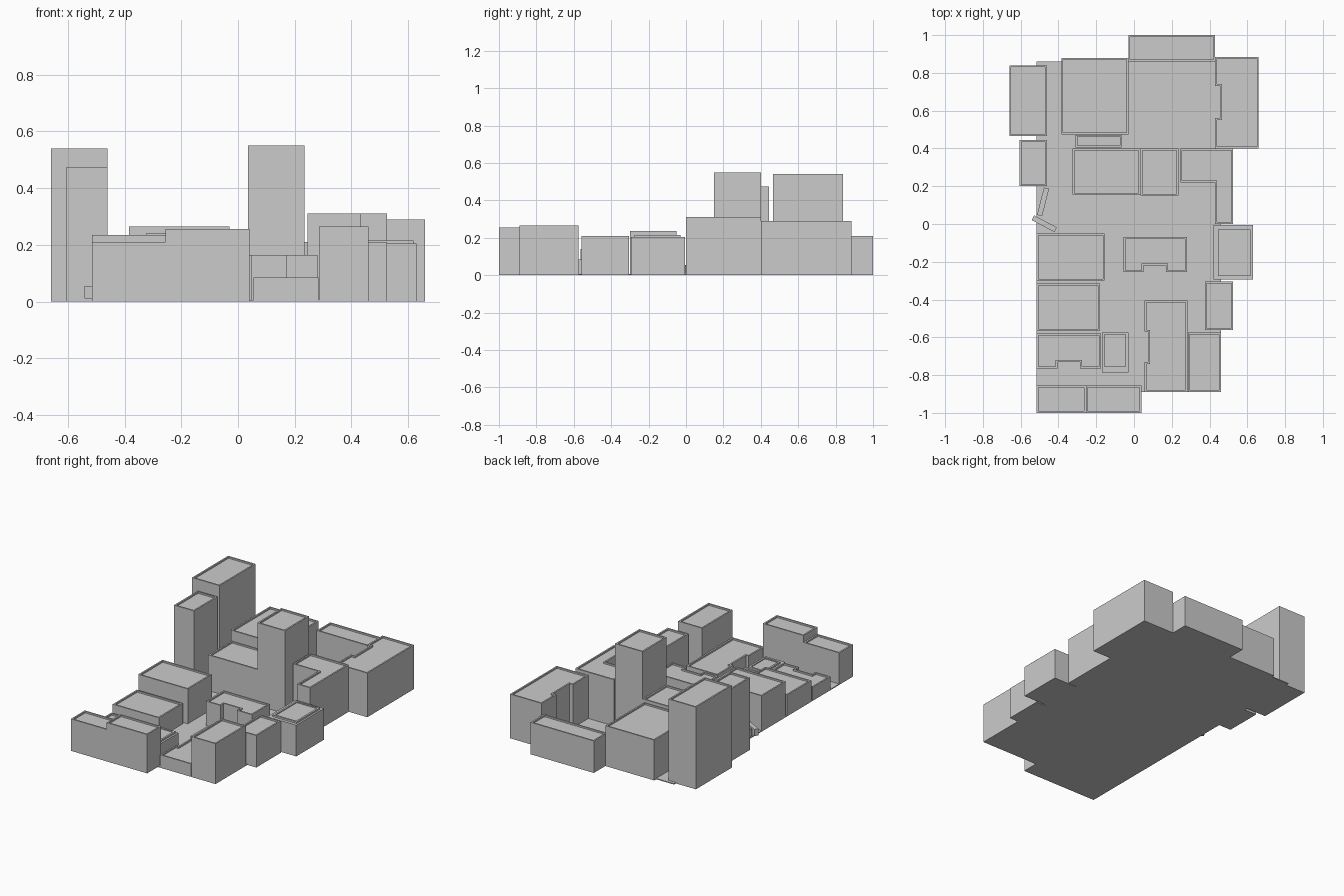
import bpy, bmesh, math
from mathutils import Matrix

if "Cube" in bpy.data.objects:
    bpy.data.objects.remove(bpy.data.objects["Cube"])


def prism(name, pts, h, z=0.0, rim=0.01, drop=0.01):
    """Extrude a footprint; a positive rim sinks the roof to leave a parapet."""
    bm = bmesh.new()
    base = bm.faces.new([bm.verts.new((x, y, z)) for x, y in pts])
    bm.normal_update()
    if base.normal.z < 0:
        base.normal_flip()
    ext = bmesh.ops.extrude_face_region(bm, geom=[base], use_keep_orig=True)["geom"]
    bmesh.ops.translate(bm, vec=(0, 0, h - z),
                        verts=[g for g in ext if isinstance(g, bmesh.types.BMVert)])
    bmesh.ops.recalc_face_normals(bm, faces=bm.faces)
    if rim:
        roof = max(bm.faces, key=lambda f: f.calc_center_median().z)
        bmesh.ops.inset_region(bm, faces=[roof], thickness=rim, use_even_offset=True)
        lip = bmesh.ops.extrude_face_region(bm, geom=[roof])["geom"]
        bmesh.ops.translate(bm, vec=(0, 0, -drop),
                            verts=[g for g in lip if isinstance(g, bmesh.types.BMVert)])
        if roof.is_valid:
            bmesh.ops.delete(bm, geom=[roof], context='FACES_ONLY')
    me = bpy.data.meshes.new(name)
    bm.to_mesh(me)
    bm.free()
    ob = bpy.data.objects.new(name, me)
    bpy.context.collection.objects.link(ob)
    return ob


def rect(x0, x1, y0, y1):
    return [(x0, y0), (x1, y0), (x1, y1), (x0, y1)]


def notched(x0, x1, y0, y1, n0, n1, d):
    """Rectangle with a notch in its front wall."""
    return [(x0, y0), (n0, y0), (n0, y0 + d), (n1, y0 + d), (n1, y0),
            (x1, y0), (x1, y1), (x0, y1)]


def side_notched(x0, x1, y0, y1, n0, n1, d):
    """Rectangle with a notch in its left wall."""
    return [(x0, y0), (x1, y0), (x1, y1), (x0, y1), (x0, n1),
            (x0 + d, n1), (x0 + d, n0), (x0, n0)]


# Ground slab
prism("ground_slab", rect(-0.515, 0.46, -0.89, 0.86), 0.006, rim=0)

# Plain rectangular buildings: x0, x1, y0, y1, height
for name, *r, h in [
    ("northwest_tower", -0.66, -0.46, 0.465, 0.84, 0.54),
    ("west_tower", -0.605, -0.46, 0.20, 0.445, 0.475),
    ("north_hall", -0.385, -0.03, 0.475, 0.88, 0.265),
    ("north_block", -0.03, 0.43, 0.86, 1.0, 0.21),
    ("central_tower", 0.035, 0.235, 0.15, 0.40, 0.55),
    ("central_hall", -0.325, 0.035, 0.155, 0.40, 0.24),
    ("west_hall", -0.515, -0.155, -0.30, -0.05, 0.235),
    ("southwest_hall", -0.515, -0.18, -0.565, -0.315, 0.14),
    ("east_small_block", 0.375, 0.525, -0.56, -0.305, 0.21),
    ("southeast_block", 0.285, 0.46, -0.89, -0.575, 0.265),
    ("south_block_left", -0.515, -0.255, -1.0, -0.855, 0.21),
    ("south_block_right", -0.255, 0.04, -1.0, -0.855, 0.255),
    ("rear_annex", -0.31, -0.065, 0.405, 0.472, 0.08),
]:
    prism(name, rect(*r), h)

# Buildings with notches and the L-shaped block
prism("northeast_block", side_notched(0.43, 0.66, 0.40, 0.885, 0.56, 0.73, 0.025), 0.29)
prism("low_south_block", side_notched(0.055, 0.283, -0.89, -0.405, -0.73, -0.57, 0.02), 0.085)
prism("inner_block", notched(-0.055, 0.28, -0.255, -0.07, 0.05, 0.17, 0.035), 0.165)
prism("low_west_block", notched(-0.515, -0.175, -0.765, -0.58, -0.405, -0.285, 0.035), 0.09)
prism("l_shaped_block", [(0.43, 0.0), (0.525, 0.0), (0.525, 0.40),
                         (0.245, 0.40), (0.245, 0.22), (0.43, 0.22)], 0.31)

# Blocks with a raised roof deck
for name, body, deck, h in [
    ("east_pavilion", (0.42, 0.63, -0.295, -0.005), (0.445, 0.618, -0.275, -0.03), 0.205),
    ("low_pavilion", (-0.17, -0.03, -0.785, -0.575), (-0.16, -0.042, -0.755, -0.585), 0.085),
]:
    prism(name, rect(*body), h, rim=0)
    prism(name + "_roof_deck", rect(*deck), h + 0.011, z=h, rim=0.012, drop=0.006)

# Two small angled walls at the west edge
for name, a, b in [("angled_wall_rear", (-0.463, 0.19), (-0.50, 0.045)),
                   ("angled_wall_front", (-0.535, 0.033), (-0.415, -0.03))]:
    dx, dy = b[0] - a[0], b[1] - a[1]
    n = math.hypot(dx, dy)
    ob = prism(name, rect(-n / 2, n / 2, -0.014, 0.014), 0.055, z=0.01, rim=0)
    ob.data.transform(Matrix.Translation(((a[0] + b[0]) / 2, (a[1] + b[1]) / 2, 0))
                      @ Matrix.Rotation(math.atan2(dy, dx), 4, 'Z'))
